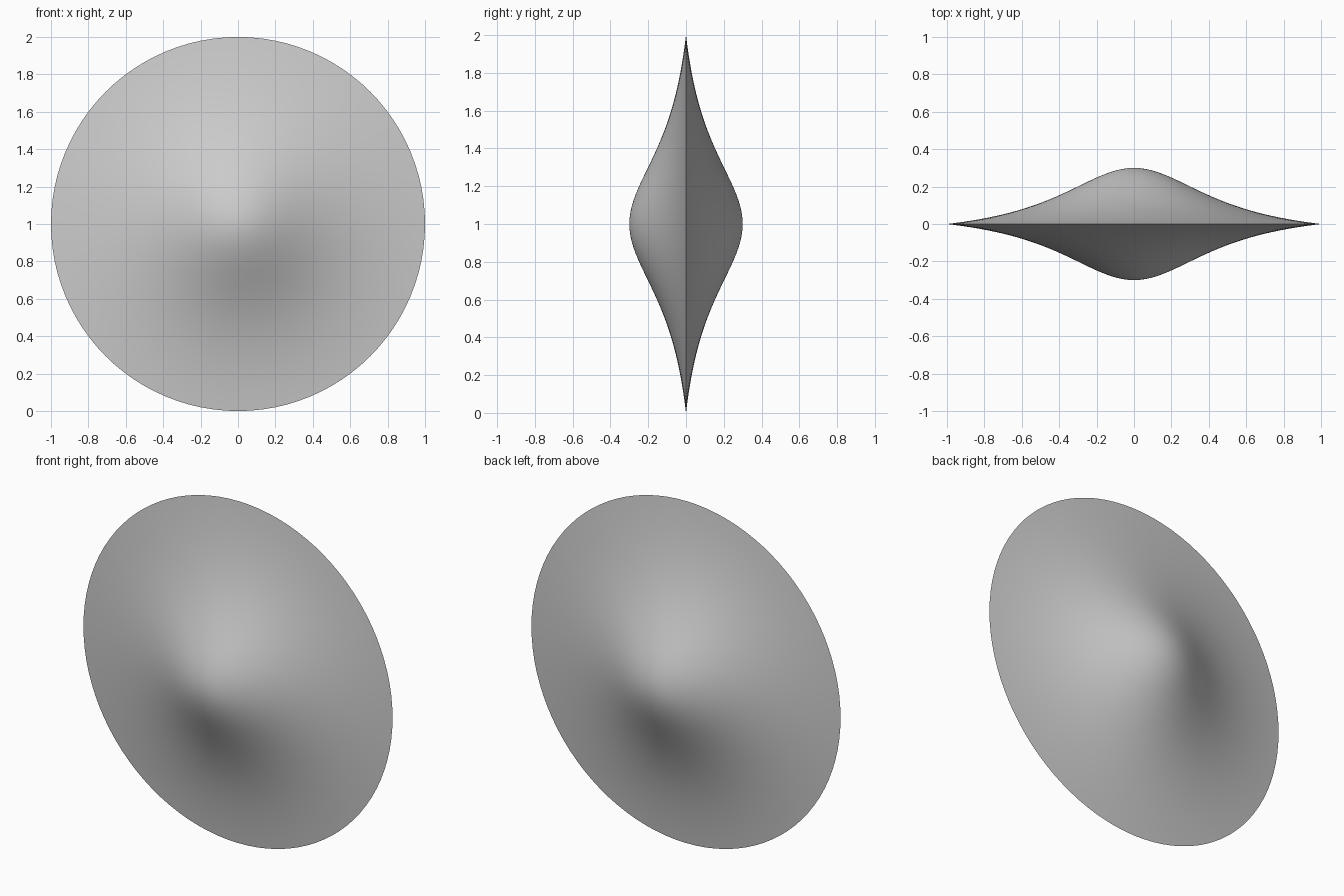
import bpy, bmesh, math

if "Cube" in bpy.data.objects:
    bpy.data.objects.remove(bpy.data.objects["Cube"])

SEGMENTS, RINGS = 96, 32
K, PEAK = 4.0, 0.3


def half_thickness(r):
    # bell curve: PEAK at the hub, zero at the rim
    a = PEAK * (1 + K) / K
    return a / (1 + K * r * r) - a / (1 + K)


# lathe profile from front peak, over the thin rim, to back peak
radii = [i / RINGS for i in range(RINGS + 1)]
profile = [(r, -half_thickness(r)) for r in radii]
profile += [(r, half_thickness(r)) for r in reversed(radii[:-1])]

bm = bmesh.new()
verts = [bm.verts.new((r, y, 1)) for r, y in profile]
edges = [bm.edges.new(pair) for pair in zip(verts, verts[1:])]
bmesh.ops.spin(bm, geom=verts + edges, cent=(0, 0, 1), axis=(0, 1, 0),
               angle=math.tau, steps=SEGMENTS)
bmesh.ops.remove_doubles(bm, verts=bm.verts, dist=1e-4)
bmesh.ops.recalc_face_normals(bm, faces=bm.faces)

# double-sided bell-shaped disc
mesh = bpy.data.meshes.new("lens_disc")
bm.to_mesh(mesh)
bm.free()
disc = bpy.data.objects.new("lens_disc", mesh)
bpy.context.collection.objects.link(disc)
bpy.context.view_layer.objects.active = disc
disc.select_set(True)
bpy.ops.object.shade_smooth_by_angle(angle=math.radians(30))
